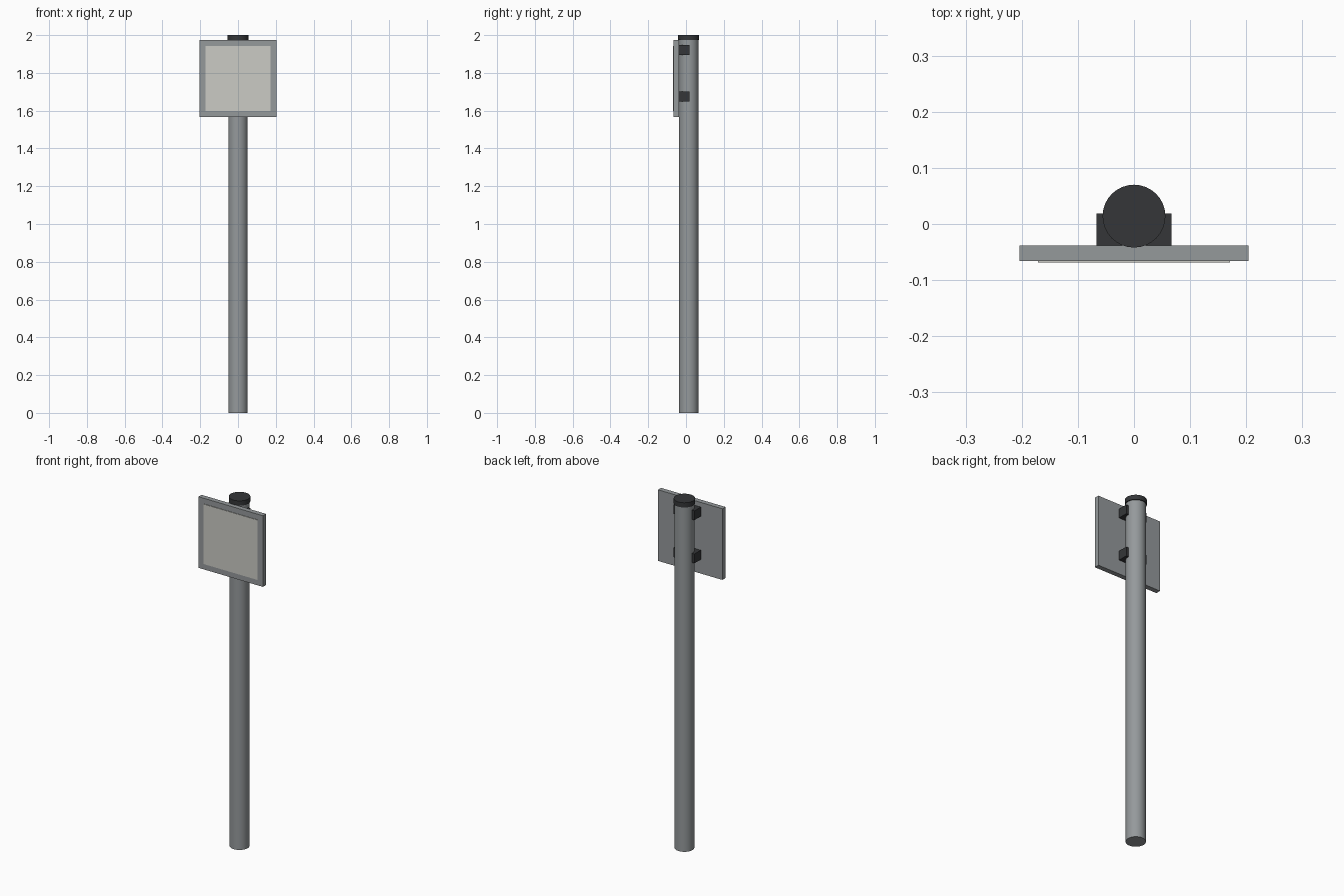
import bpy, math

if "Cube" in bpy.data.objects:
    bpy.data.objects.remove(bpy.data.objects["Cube"])


def material(name, rgb):
    m = bpy.data.materials.new(name)
    m.diffuse_color = (*rgb, 1)
    m.use_nodes = True
    m.node_tree.nodes["Principled BSDF"].inputs["Base Color"].default_value = m.diffuse_color
    return m


METAL = material("galvanised_grey", (0.30, 0.32, 0.33))
DARK = material("dark_plastic", (0.035, 0.037, 0.04))
FACE = material("pale_face", (0.60, 0.60, 0.56))

POLE_Y = 0.014


def box(name, x, y, z, mat):
    """Box from (min, max) ranges."""
    lo, hi = zip(x, y, z)
    bpy.ops.mesh.primitive_cube_add(size=1, location=[(a + b) / 2 for a, b in zip(lo, hi)])
    ob = bpy.context.object
    ob.name = name
    ob.scale = [b - a for a, b in zip(lo, hi)]
    bpy.ops.object.transform_apply(location=False, rotation=False, scale=True)
    ob.data.materials.append(mat)
    return ob


def cylinder(name, r, z0, z1, mat):
    bpy.ops.mesh.primitive_cylinder_add(vertices=32, radius=r, depth=z1 - z0,
                                        location=(0, POLE_Y, (z0 + z1) / 2))
    ob = bpy.context.object
    ob.name = name
    ob.data.materials.append(mat)
    bpy.ops.object.shade_smooth_by_angle(angle=math.radians(30))
    return ob


# Post and its cap
cylinder("post", 0.0515, 0, 1.975, METAL)
cylinder("post_cap", 0.056, 1.973, 2.0, DARK)

# Sign plate with a slightly raised face
box("sign_plate", (-0.204, 0.204), (-0.066, -0.038), (1.567, 1.974), METAL)
box("sign_face", (-0.171, 0.171), (-0.069, -0.064), (1.599, 1.942), FACE)

# Clamps holding the plate to the post
for label, z in (("upper", 1.921), ("lower", 1.674)):
    box(label + "_clamp", (-0.067, 0.067), (-0.040, 0.019), (z - 0.0265, z + 0.0265), DARK)
